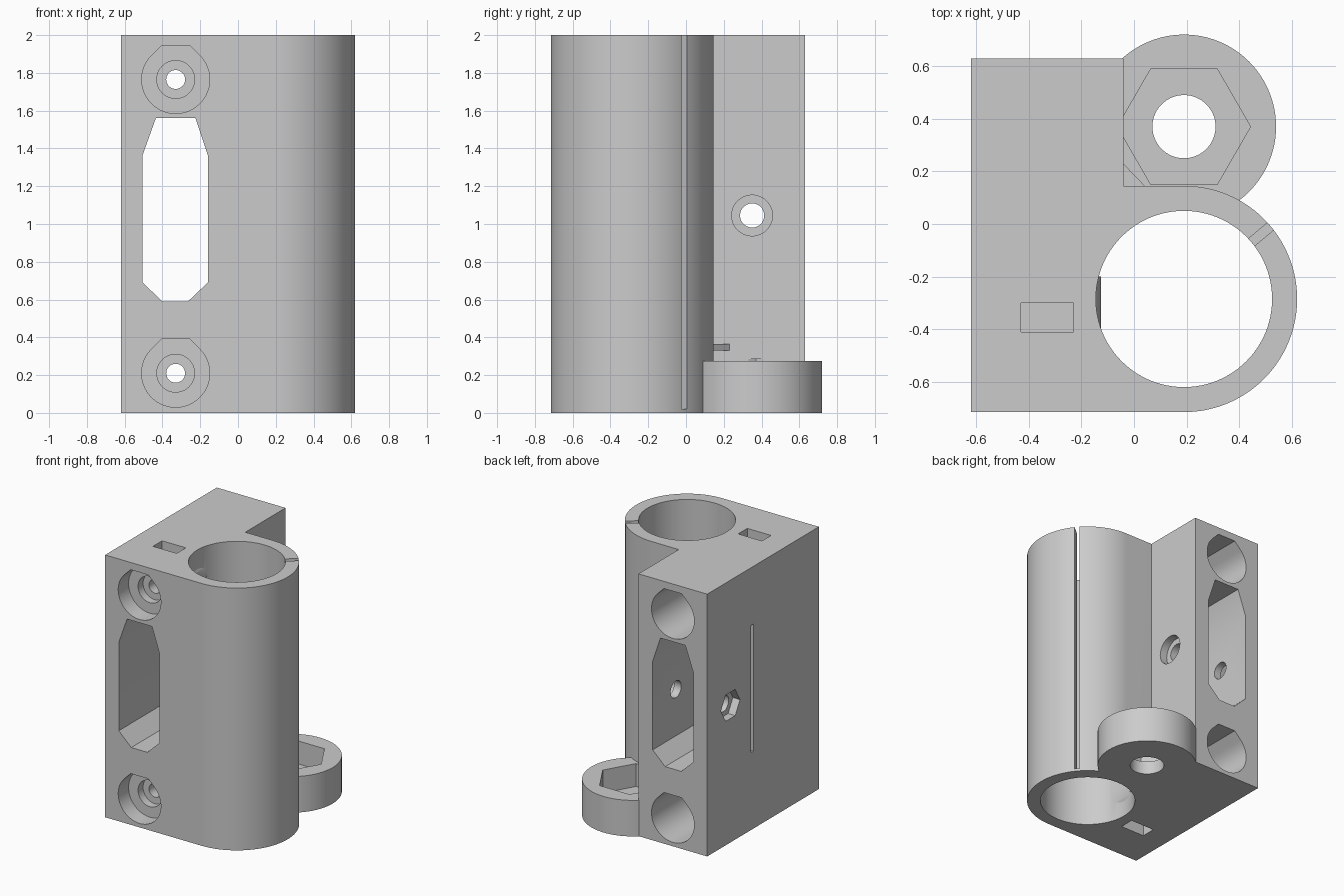
import bpy, bmesh
from math import sin, cos, pi, radians

cube = bpy.data.objects.get("Cube")
if cube:
    bpy.data.objects.remove(cube, do_unlink=True)

grey = bpy.data.materials.new("light_grey_plastic")
grey.use_nodes = True
grey.diffuse_color = (0.6, 0.6, 0.6, 1)
grey.node_tree.nodes["Principled BSDF"].inputs["Base Color"].default_value = (0.6, 0.6, 0.6, 1)


def arc(cx, cy, r, start=0, end=360, n=96):
    """Points on an arc; a full turn leaves out the repeated end point."""
    count = n if end - start == 360 else n + 1
    angles = [radians(start + (end - start) * i / n) for i in range(count)]
    return [(cx + r * cos(a), cy + r * sin(a)) for a in angles]


def rect(x0, x1, y0, y1):
    return [(x0, y0), (x1, y0), (x1, y1), (x0, y1)]


def prism(name, pts, lo, hi, axis="z"):
    """Extrude a 2D outline along an axis: z uses (x,y), y uses (x,z), x uses (y,z)."""
    place = {"z": lambda a, b, d: (a, b, d),
             "y": lambda a, b, d: (a, d, b),
             "x": lambda a, b, d: (d, a, b)}[axis]
    bm = bmesh.new()
    low = [bm.verts.new(place(a, b, lo)) for a, b in pts]
    high = [bm.verts.new(place(a, b, hi)) for a, b in pts]
    bm.faces.new(low)
    bm.faces.new(high)
    for i in range(len(pts)):
        j = (i + 1) % len(pts)
        bm.faces.new((low[i], low[j], high[j], high[i]))
    bmesh.ops.recalc_face_normals(bm, faces=bm.faces)
    mesh = bpy.data.meshes.new(name)
    bm.to_mesh(mesh)
    bm.free()
    mesh.materials.append(grey)
    obj = bpy.data.objects.new(name, mesh)
    bpy.context.scene.collection.objects.link(obj)
    return obj


def combine(target, tool, operation="DIFFERENCE"):
    """Apply a boolean and discard the tool."""
    bpy.context.view_layer.objects.active = target
    mod = target.modifiers.new("cut", "BOOLEAN")
    mod.operation, mod.solver, mod.object = operation, "EXACT", tool
    bpy.ops.object.modifier_apply(modifier=mod.name)
    bpy.data.objects.remove(tool, do_unlink=True)


ROD_X, ROD_HEIGHTS = -0.33, (0.21, 1.765)
BORE = (0.19, -0.285)
NUT = (0.19, 0.37)


def rod_outline(z, r=0.18):
    """Round hole whose roof is flattened at 45 degrees."""
    k = r * (2 ** 0.5 - 1)
    return arc(ROD_X, z, r, 135, 405, 60) + [(ROD_X + k, z + r), (ROD_X - k, z + r)]


# Main block with its rounded bearing side
outline = [(-0.62, -0.715)] + arc(*BORE, 0.43, -90, 90) + [(-0.04, 0.145), (-0.04, 0.63), (-0.62, 0.63)]
body = prism("bracket_body", outline, 0, 2)

# Nut holder disc and the small corner web above it
combine(body, prism("nut_holder", arc(*NUT, 0.35), 0, 0.275), "UNION")
combine(body, prism("corner_web", [(-0.06, 0.125), (0.06, 0.125), (-0.06, 0.25)], 0.33, 0.365), "UNION")

# Bearing bore, leaving the walls of the rod seats standing inside it
bore = prism("bore", arc(*BORE, 0.335), -0.1, 2.1)
for z in ROD_HEIGHTS:
    combine(bore, prism("seat_wall", arc(ROD_X, z, 0.205), -0.8, -0.2, "y"))
combine(body, bore)

# Expansion slit through the bearing wall
a = radians(40)
along, across = (cos(a), sin(a)), (-sin(a) * 0.018, cos(a) * 0.018)
slit = [(BORE[0] + along[0] * r + across[0] * s, BORE[1] + along[1] * r + across[1] * s)
        for r, s in ((0.28, -1), (0.5, -1), (0.5, 1), (0.28, 1))]
combine(body, prism("slit", slit, 0.02, 2.1))

# Hexagonal nut pocket and screw hole in the holder
combine(body, prism("nut_pocket", arc(*NUT, 0.253, n=6), 0.1, 0.285))
combine(body, prism("nut_hole", arc(*NUT, 0.12), -0.1, 0.2))

# Rod sockets at the back, stepped screw holes at the front
for z in ROD_HEIGHTS:
    combine(body, prism("rod_socket", rod_outline(z), -0.2, 0.8, "y"))
    combine(body, prism("front_pocket", rod_outline(z), -0.9, -0.59, "y"))
    combine(body, prism("screw_head", arc(ROD_X, z, 0.1, n=48), -0.7, -0.53, "y"))
    combine(body, prism("screw_hole", arc(ROD_X, z, 0.05, n=32), -0.6, 0, "y"))

# Nut slots dropping in from the bottom and the top
for lo, hi in ((-0.1, 0.31), (1.66, 2.1)):
    combine(body, prism("nut_slot", rect(-0.43, -0.23, -0.41, -0.3), lo, hi))

# Belt window through the full depth
window = [(-0.4, 0.59), (-0.265, 0.59), (-0.16, 0.69), (-0.16, 1.365),
          (-0.225, 1.56), (-0.435, 1.56), (-0.505, 1.365), (-0.505, 0.69)]
combine(body, prism("belt_window", window, -0.9, 0.8, "y"))

# Thin relief slot in the outer wall
combine(body, prism("relief_slot", rect(0.07, 0.105, 0.59, 1.56), -0.7, -0.45, "x"))

# Cross screw: through hole, round head seat and hexagonal nut trap
cross = (0.35, 1.045)
combine(body, prism("cross_hole", arc(*cross, 0.064, n=40), -0.7, 0.02, "x"))
combine(body, prism("cross_head", arc(*cross, 0.108, n=48), -0.1, 0.02, "x"))
combine(body, prism("cross_nut", arc(*cross, 0.115, n=6), -0.7, -0.56, "x"))

# Smooth curved walls, crisp edges
bpy.ops.object.select_all(action="DESELECT")
body.select_set(True)
bpy.context.view_layer.objects.active = body
bpy.ops.object.shade_smooth_by_angle(angle=pi / 8)
